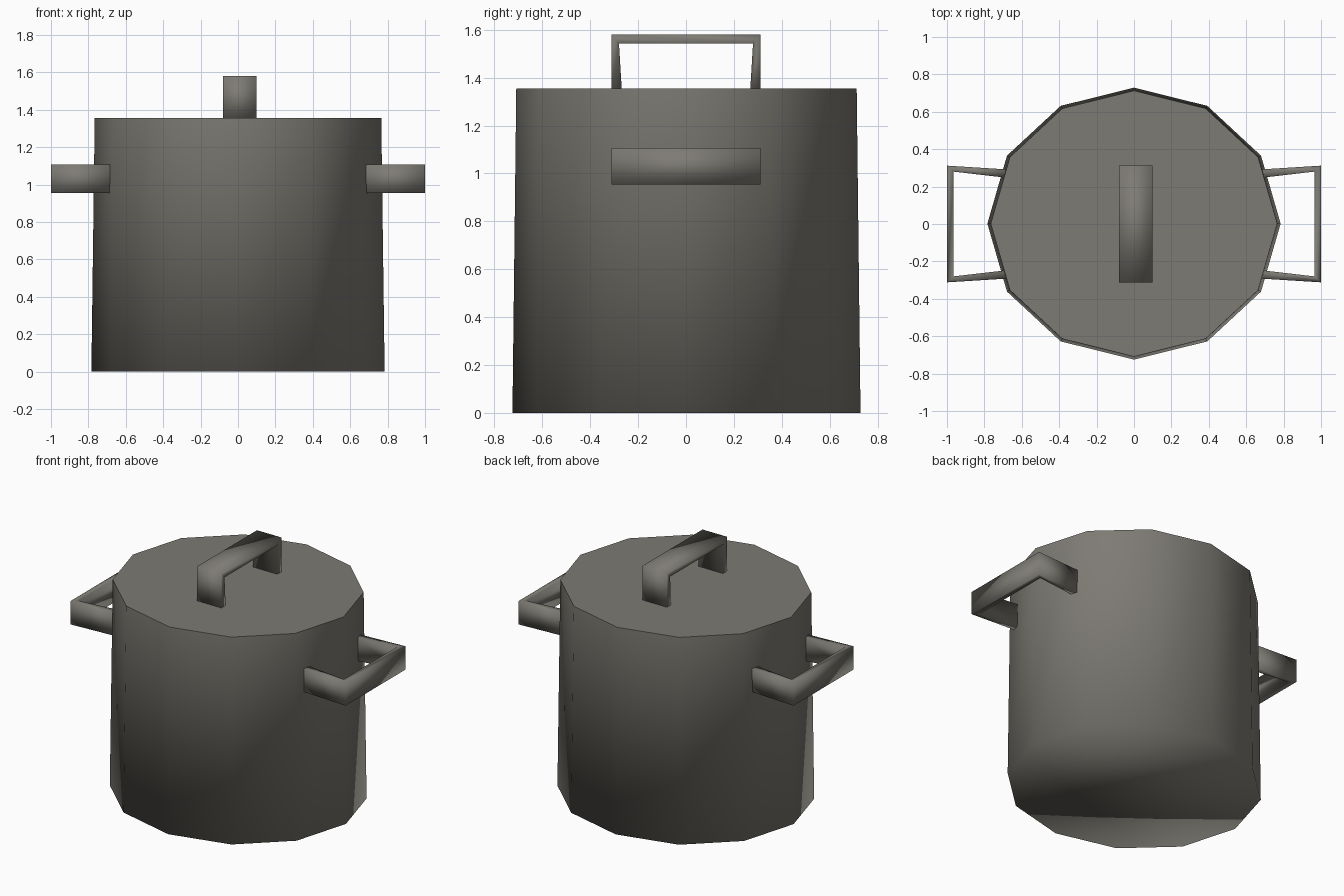
import bpy, bmesh, math
from mathutils import Matrix

if "Cube" in bpy.data.objects:
    bpy.data.objects.remove(bpy.data.objects["Cube"])

metal = bpy.data.materials.new("dark_grey_metal")
metal.diffuse_color = (0.205, 0.197, 0.172, 1)
metal.use_nodes = True
metal.node_tree.nodes["Principled BSDF"].inputs["Base Color"].default_value = metal.diffuse_color


def finish(name, bm):
    bmesh.ops.recalc_face_normals(bm, faces=bm.faces)
    for f in bm.faces:
        f.smooth = True
    me = bpy.data.meshes.new(name)
    bm.to_mesh(me)
    bm.free()
    me.materials.append(metal)
    ob = bpy.data.objects.new(name, me)
    bpy.context.collection.objects.link(ob)
    return ob


# Pot body: closed, slightly tapered twelve-sided oval
H = 1.355
bm = bmesh.new()
rings = []
for z, rx, ry in ((0, 0.784, 0.727), (H, 0.766, 0.711)):
    rings.append([bm.verts.new((rx * math.cos(i * math.pi / 6),
                                ry * math.sin(i * math.pi / 6) + 0.002, z))
                  for i in range(12)])
for i in range(12):
    j = (i + 1) % 12
    bm.faces.new((rings[0][i], rings[0][j], rings[1][j], rings[1][i]))
bm.faces.new(rings[0][::-1])
top = bm.faces.new(rings[1])
for e in top.edges:
    e.smooth = False  # crisp lid rim
finish("pot_body", bm)


# Bracket: flat U-shaped bar, span along y, reach along z, width along x
def bracket(name, reach, foot_out, foot_in, width, matrix):
    t = 0.036
    outer = [(-foot_out, 0), (-0.312, reach), (0.312, reach), (foot_out, 0)]
    inner = [(-foot_in, 0), (-0.28, reach - t), (0.28, reach - t), (foot_in, 0)]
    bm = bmesh.new()
    rows = [[bm.verts.new((x, y, z)) for x, (y, z) in
             ((-width / 2, o), (width / 2, o), (width / 2, n), (-width / 2, n))]
            for o, n in zip(outer, inner)]
    for a, b in zip(rows, rows[1:]):
        for k in range(4):
            m = (k + 1) % 4
            bm.faces.new((a[k], a[m], b[m], b[k]))
    bm.faces.new(rows[0])
    bm.faces.new(rows[-1])
    bm.transform(matrix)
    return finish(name, bm)


# Lid handle
bracket("lid_handle", 0.235, 0.312, 0.268, 0.178,
        Matrix.Translation((0.009, 0, H - 0.01)))

# Side handles, mirrored left and right
for name, s in (("right_handle", 1), ("left_handle", -1)):
    bracket(name, 0.32, 0.292, 0.247, 0.153,
            Matrix.Translation((s * 0.68, 0, 1.03))
            @ Matrix.Rotation(s * math.pi / 2, 4, 'Y'))
